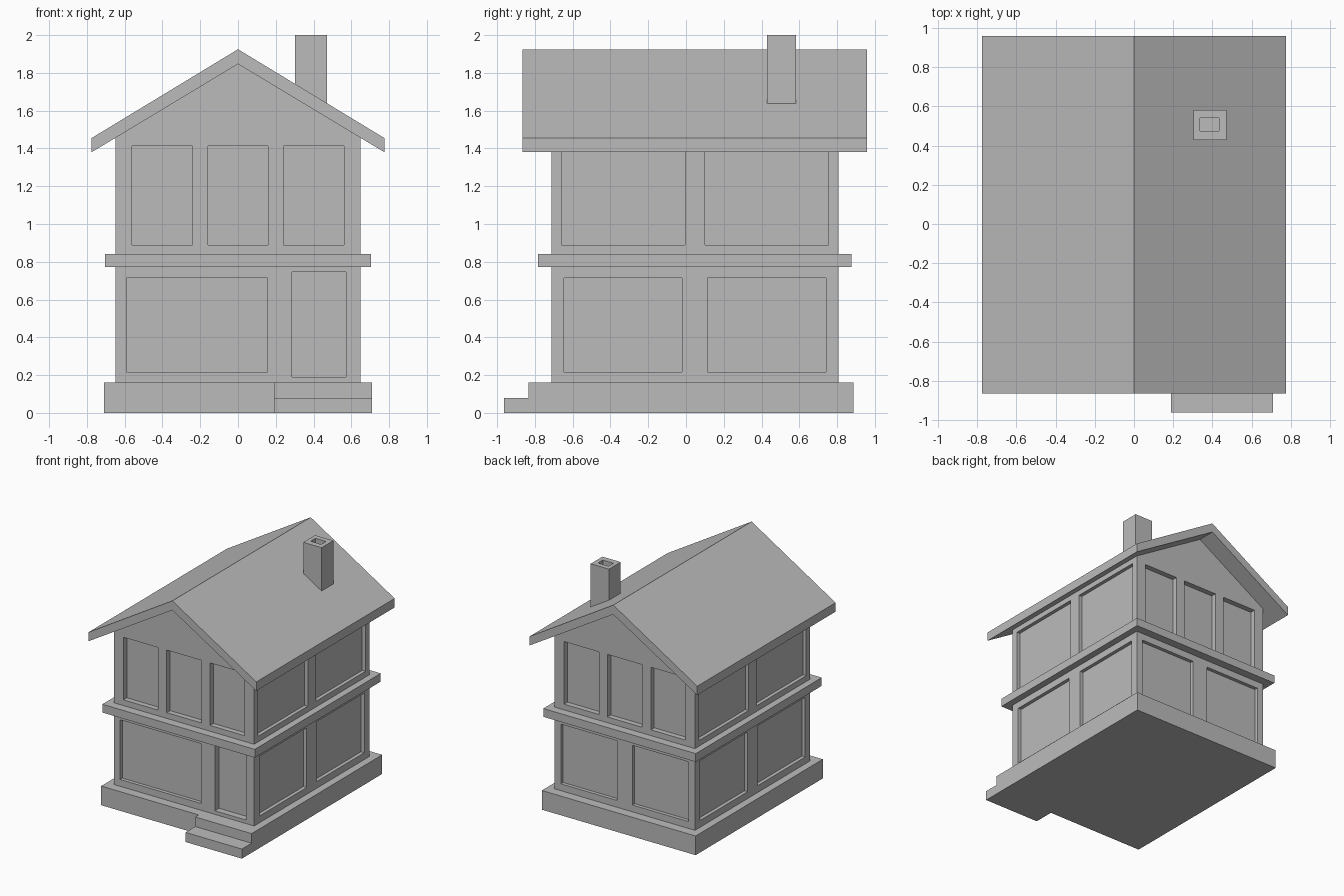
import bpy
import bmesh
from mathutils import Vector

cube = bpy.data.objects.get("Cube")
if cube:
    bpy.data.objects.remove(cube, do_unlink=True)

grey = bpy.data.materials.new("plain grey")
grey.use_nodes = True
grey.diffuse_color = (0.5, 0.5, 0.5, 1)
bsdf = next(n for n in grey.node_tree.nodes if n.type == "BSDF_PRINCIPLED")
bsdf.inputs["Base Color"].default_value = grey.diffuse_color


def add_box(bm, x, y, z):
    """Add a box given its (low, high) range on each axis."""
    ranges = (x, y, z)
    for v in bmesh.ops.create_cube(bm, size=1)["verts"]:
        v.co = Vector([r[0] if c < 0 else r[1] for c, r in zip(v.co, ranges)])


def finish(name, bm):
    bmesh.ops.recalc_face_normals(bm, faces=bm.faces[:])
    mesh = bpy.data.meshes.new(name)
    bm.to_mesh(mesh)
    bm.free()
    mesh.materials.append(grey)
    obj = bpy.data.objects.new(name, mesh)
    bpy.context.collection.objects.link(obj)
    return obj


def box(name, x, y, z):
    bm = bmesh.new()
    add_box(bm, x, y, z)
    return finish(name, bm)


def extrusion(name, outline, vector):
    """Extrude a closed outline of 3D points along a vector."""
    bm = bmesh.new()
    face = bm.faces.new([bm.verts.new(p) for p in outline])
    ring = bmesh.ops.extrude_face_region(bm, geom=[face], use_keep_orig=True)["geom"]
    moved = [g for g in ring if isinstance(g, bmesh.types.BMVert)]
    bmesh.ops.translate(bm, verts=moved, vec=vector)
    return finish(name, bm)


def cut(obj, cutter):
    mod = obj.modifiers.new("cut", "BOOLEAN")
    mod.operation, mod.solver, mod.object = "DIFFERENCE", "EXACT", cutter
    cutter.hide_render = True
    bpy.context.view_layer.update()
    graph = bpy.context.evaluated_depsgraph_get()
    result = bpy.data.meshes.new_from_object(obj.evaluated_get(graph))
    obj.modifiers.clear()
    obj.data = result
    bpy.data.objects.remove(cutter, do_unlink=True)


WALL_X, FRONT, BACK = 0.648, -0.712, 0.807
EAVE_X, EAVE_LOW, EAVE_TOP = 0.775, 1.38, 1.455
RIDGE_LOW, RIDGE_TOP = 1.847, 1.925
slope = (RIDGE_LOW - EAVE_LOW) / EAVE_X

# Foundation slab and the entrance steps
box("foundation", (-0.71, 0.71), (-0.79, 0.887), (0, 0.16))
step_profile = [(-0.79, 0), (-0.963, 0), (-0.963, 0.08), (-0.835, 0.08),
                (-0.835, 0.16), (-0.79, 0.16)]
extrusion("entrance_steps", [(0.19, y, z) for y, z in step_profile], (0.52, 0, 0))

# House walls with gables reaching just inside the roof
rise = 0.02
shoulder = RIDGE_LOW - slope * WALL_X + rise
wall_profile = [(-WALL_X, 0.15), (WALL_X, 0.15), (WALL_X, shoulder),
                (0, RIDGE_LOW + rise), (-WALL_X, shoulder)]
walls = extrusion("walls", [(x, FRONT, z) for x, z in wall_profile],
                  (0, BACK - FRONT, 0))

# Recessed window and door panels
upper, lower, door = (0.89, 1.412), (0.217, 0.715), (0.19, 0.745)
out = 0.1
recesses = bmesh.new()


def front_recess(x, z, depth):
    add_box(recesses, x, (FRONT - out, FRONT + depth), z)


def back_recess(x, z, depth):
    add_box(recesses, x, (BACK - depth, BACK + out), z)


for centre in (-0.4, 0, 0.4):
    span = (centre - 0.16, centre + 0.16)
    front_recess(span, upper, 0.045)
    back_recess(span, upper, 0.045)
front_recess((-0.59, 0.155), lower, 0.03)
front_recess((0.285, 0.572), door, 0.055)
for span in ((-0.59, -0.07), (0.07, 0.59)):
    back_recess(span, lower, 0.03)
for side in (-1, 1):
    reach = sorted((side * (WALL_X - 0.03), side * (WALL_X + out)))
    for span in ((-0.66, -0.005), (0.1, 0.755)):
        add_box(recesses, reach, span, upper)
    for span in ((-0.645, -0.02), (0.113, 0.74)):
        add_box(recesses, reach, span, lower)
cut(walls, finish("recess_cutter", recesses))

# Ledge between the two storeys
box("storey_ledge", (-0.704, 0.704), (-0.784, 0.877), (0.773, 0.842))

# Gable roof with plumb-cut eaves
roof_profile = [(-EAVE_X, EAVE_LOW), (0, RIDGE_LOW), (EAVE_X, EAVE_LOW),
                (EAVE_X, EAVE_TOP), (0, RIDGE_TOP), (-EAVE_X, EAVE_TOP)]
extrusion("roof", [(x, -0.866, z) for x, z in roof_profile], (0, 1.825, 0))

# Chimney with a flue opening
chimney = box("chimney", (0.303, 0.472), (0.428, 0.583), (1.6, 2.0))
cut(chimney, box("flue_cutter", (0.337, 0.435), (0.476, 0.54), (1.9, 2.1)))
